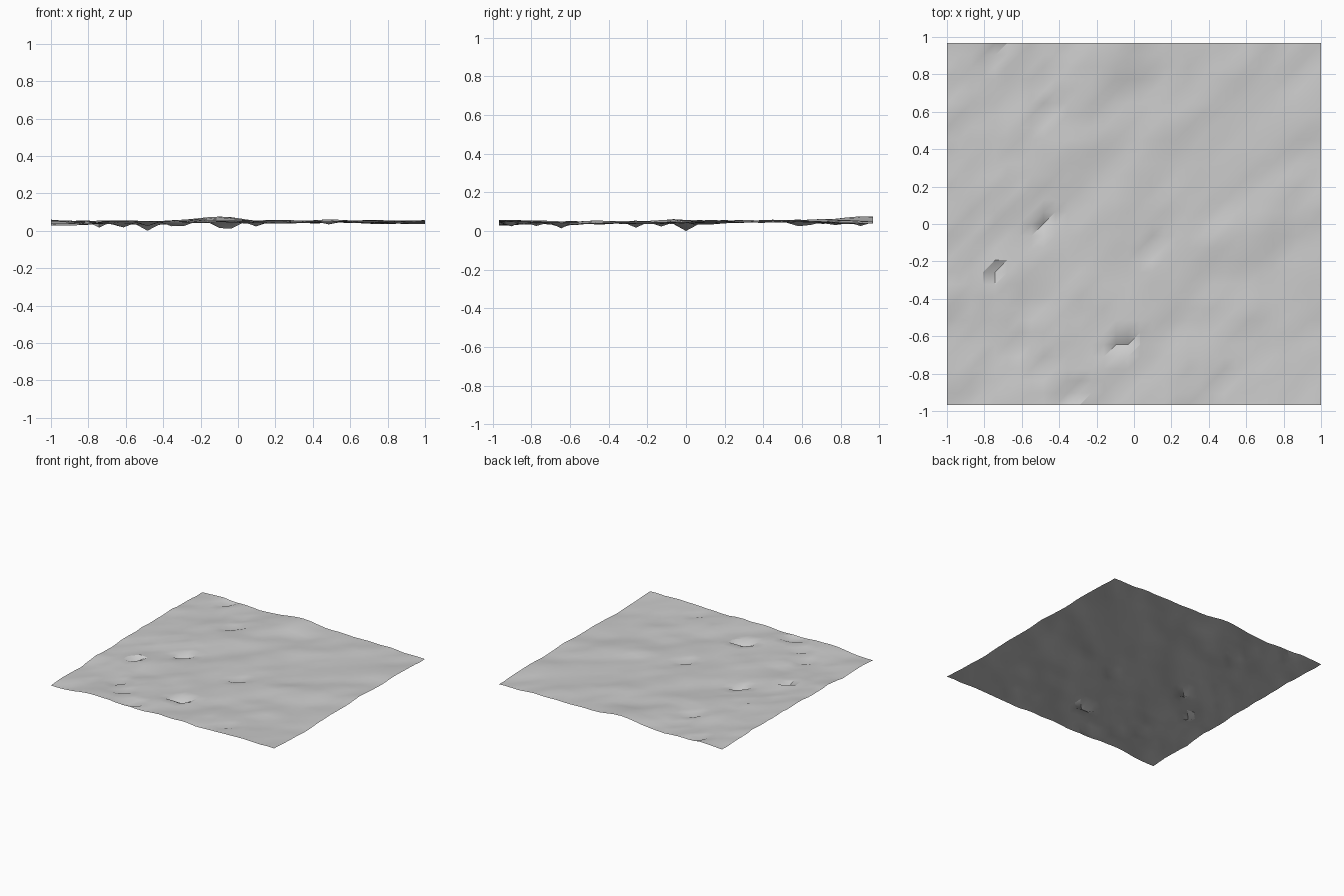
import bpy
import math
import random
from mathutils import Vector, noise

cube = bpy.data.objects.get("Cube")
if cube:
    bpy.data.objects.remove(cube, do_unlink=True)

random.seed(4)
COLS, ROWS = 32, 31
STEP = 2 / (COLS - 1)
HALF_Y = STEP * (ROWS - 1) / 2

# Sunken grid points: (column, row) -> depth
deep, medium, slight = 0.036, 0.022, 0.013
pits = {
    (8, 15): deep, (4, 11): deep, (14, 5): deep, (15, 5): deep,
    (8, 24): medium, (17, 13): medium, (10, 1): medium, (11, 1): medium,
    (4, 29): medium, (8, 27): slight, (9, 25): slight, (5, 18): slight,
    (8, 3): medium, (3, 3): slight, (6, 5): medium, (20, 2): slight,
    (23, 2): slight,
}


def bump(x, y, cx, cy, radius):
    return math.exp(-((x - cx) ** 2 + (y - cy) ** 2) / radius ** 2)


def ground_height(col, row):
    x, y = col * STEP - 1, row * STEP - HALF_Y
    # Rolling waves stretched along the diagonal
    along, across = x + y, y - x
    z = 0.041
    z += 0.018 * noise.noise(Vector((along * 1.5, across * 2.6, 3.3)))
    z += 0.010 * noise.noise(Vector((along * 3.5, across * 5.5, 8.1)))
    # Rise at the middle of the back edge, dip at the front left corner
    z += 0.018 * bump(x, y, -0.05, HALF_Y, 0.25)
    z -= 0.014 * bump(x, y, -1, -HALF_Y, 0.2)
    # Rougher ground on the low x side
    if x < -0.3:
        z += random.uniform(-0.003, 0.003)
    return z - pits.get((col, row), 0)


# Ground sheet
verts = [Vector((c * STEP - 1, r * STEP - HALF_Y, ground_height(c, r)))
         for r in range(ROWS) for c in range(COLS)]
floor = min(v.z for v in verts)
for v in verts:
    v.z -= floor

faces = []
for r in range(ROWS - 1):
    for c in range(COLS - 1):
        a = r * COLS + c
        b, d = a + 1, a + COLS
        faces += [(a, b, d + 1), (a, d + 1, d)]

mesh = bpy.data.meshes.new("ground_sheet")
mesh.from_pydata(verts, [], faces)
mesh.update()
ground = bpy.data.objects.new("ground_sheet", mesh)
bpy.context.collection.objects.link(ground)

# Plain grey surface
grey = bpy.data.materials.new("plain_grey")
grey.use_nodes = True
color = (0.6, 0.6, 0.6, 1)
grey.diffuse_color = color
grey.node_tree.nodes["Principled BSDF"].inputs["Base Color"].default_value = color
mesh.materials.append(grey)

bpy.ops.object.select_all(action="DESELECT")
ground.select_set(True)
bpy.context.view_layer.objects.active = ground
bpy.ops.object.shade_smooth_by_angle(angle=math.radians(30))
